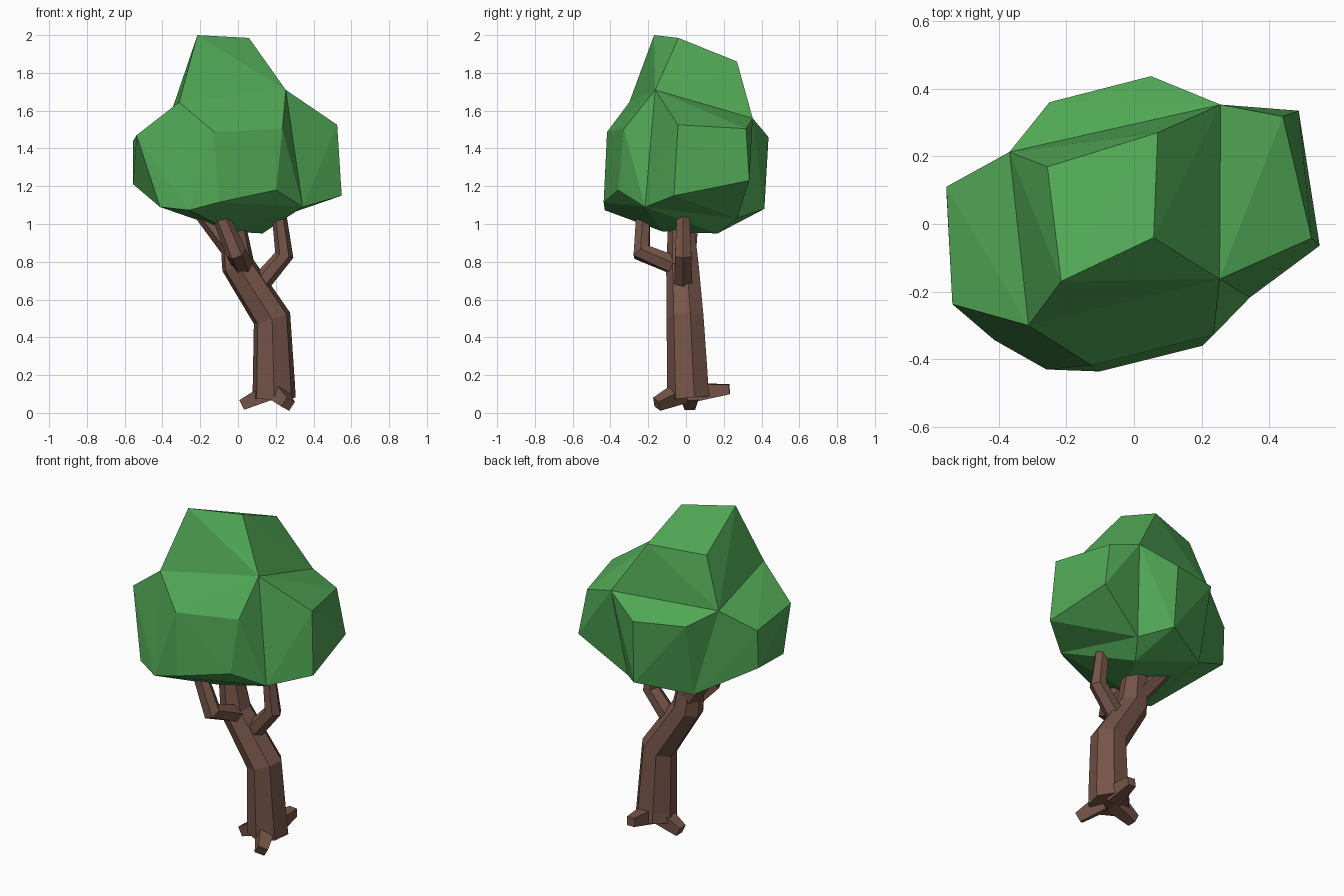
import bpy, bmesh, math
from mathutils import Vector

if "Cube" in bpy.data.objects:
    bpy.data.objects.remove(bpy.data.objects["Cube"])


def material(name, rgb):
    m = bpy.data.materials.new(name)
    m.diffuse_color = (*rgb, 1)
    m.use_nodes = True
    m.node_tree.nodes["Principled BSDF"].inputs["Base Color"].default_value = m.diffuse_color
    return m


def add_object(name, bm, mat):
    bmesh.ops.recalc_face_normals(bm, faces=bm.faces)
    me = bpy.data.meshes.new(name)
    bm.to_mesh(me)
    bm.free()
    me.materials.append(mat)
    ob = bpy.data.objects.new(name, me)
    bpy.context.collection.objects.link(ob)
    return ob


def tube(name, path, sides, mat, turn=0.0):
    """Faceted limb through (x, y, z, radius) stations, rings mitred at bends."""
    bm = bmesh.new()
    pts = [Vector(p[:3]) for p in path]
    rings = []
    for i, p in enumerate(pts):
        before = (p - pts[i - 1]).normalized() if i else Vector()
        after = (pts[i + 1] - p).normalized() if i < len(pts) - 1 else Vector()
        q = Vector((0, 0, 1)).rotation_difference((before + after).normalized())
        ring = []
        for k in range(sides):
            a = turn + math.tau * k / sides
            ring.append(bm.verts.new(p + q @ Vector((math.cos(a), math.sin(a), 0)) * path[i][3]))
        rings.append(ring)
    for lo, hi in zip(rings, rings[1:]):
        for k in range(sides):
            n = (k + 1) % sides
            bm.faces.new((lo[k], lo[n], hi[n], hi[k]))
    bm.faces.new(rings[0])
    bm.faces.new(rings[-1])
    return add_object(name, bm, mat)


bark = material("bark", (0.18, 0.09, 0.066))
leaf = material("leaf", (0.08, 0.38, 0.09))

# Trunk with its bend to the left
tube("trunk", [(.19, .02, .08, .118), (.19, .015, .14, .115), (.18, .0, .5, .103),
               (.0, -.015, .78, .09), (-.035, -.025, 1.04, .068)], 7, bark, math.pi / 14)

# Branches
tube("right_branch", [(.08, -.015, .64, .055), (.245, -.015, .835, .05),
                      (.215, -.015, 1.07, .038)], 6, bark)
tube("front_branch", [(.03, -.03, .77, .055), (-.01, -.235, .85, .055),
                      (-.11, -.225, 1.08, .042)], 6, bark)
tube("left_branch", [(-.01, .0, .84, .06), (-.19, .03, 1.06, .045)], 6, bark)

# Roots
tube("left_root", [(.16, .02, .11, .065), (.02, .02, .042, .04)], 4, bark, math.pi / 4)
tube("front_root", [(.2, -.02, .11, .065), (.265, -.155, .046, .04)], 4, bark, math.pi / 4)
tube("back_root", [(.2, .06, .11, .065), (.21, .23, .125, .036)], 4, bark, math.pi / 4)

# Crown corners
P = dict(
    k=(-.215, -.169, 2.0), l=(.058, -.04, 1.985), f=(.07, .27, 1.86), h=(-.256, .169, 1.84),
    m=(-.312, -.3, 1.645), n=(.253, -.163, 1.71), c=(.256, .353, 1.56), g=(-.368, .213, 1.55),
    o=(.525, -.042, 1.525), e=(.44, .318, 1.505), p=(.549, -.064, 1.15), d=(.487, .335, 1.23),
    q=(.343, -.217, 1.09), r=(.235, -.328, 1.505), s=(.202, -.36, 1.18), t=(-.102, -.436, 1.115),
    u=(-.126, -.418, 1.487), v=(-.259, -.43, 1.073), w=(-.413, -.343, 1.09),
    j=(-.537, -.237, 1.47), i=(-.555, .11, 1.44), I=(-.555, .1, 1.21),
    a=(.05, .437, 1.46), b=(-.25, .36, 1.477), G=(.06, .415, 1.08), F=(.2, .27, 1.03),
    H=(-.24, .27, 1.03), K=(.13, .167, .95), L=(-.035, -.124, .96))

# Crown: four convex lumps sharing corner loops, inner walls left out
lumps = ("mncgursqtvFGabHKL", "klfhmncg", "ncqFoepd", "mgHvwjiI")
seams = [set("mncg"), set("ncqF"), set("mgHv")]
crown = bmesh.new()
corner = {key: crown.verts.new(co) for key, co in P.items()}
for lump in lumps:
    hull = bmesh.new()
    names = {hull.verts.new(P[key]): key for key in lump}
    bmesh.ops.convex_hull(hull, input=list(hull.verts))
    for face in hull.faces:
        keys = [names[vert] for vert in face.verts]
        if not any(set(keys) <= seam for seam in seams):
            crown.faces.new([corner[key] for key in keys])
    hull.free()
bmesh.ops.dissolve_limit(crown, angle_limit=math.radians(3),
                         verts=crown.verts, edges=crown.edges)
add_object("crown", crown, leaf)
